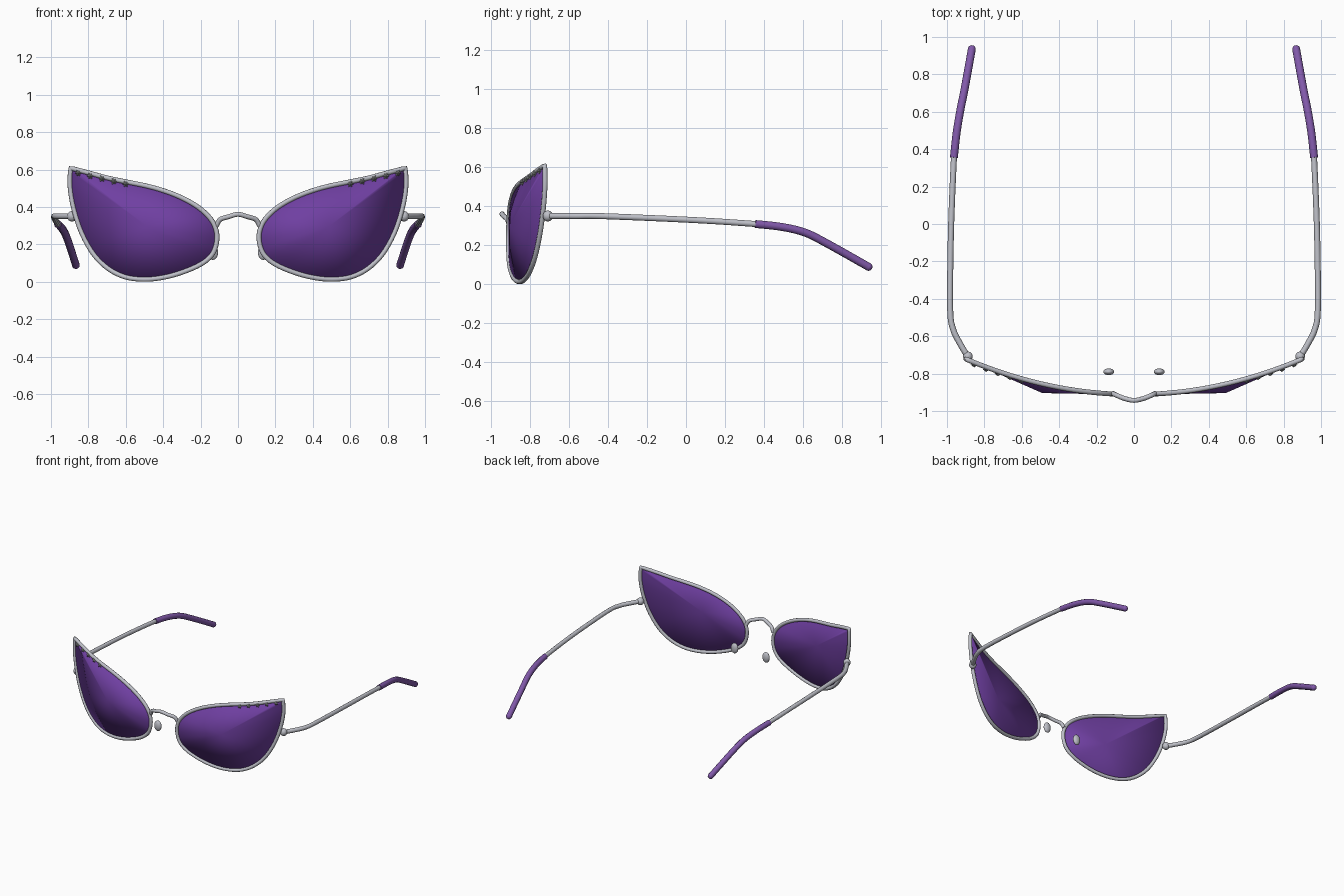
import bpy, bmesh, math
from mathutils import Vector

if "Cube" in bpy.data.objects:
    bpy.data.objects.remove(bpy.data.objects["Cube"])


def material(name, rgb):
    m = bpy.data.materials.new(name)
    m.diffuse_color = (*rgb, 1)
    m.use_nodes = True
    m.node_tree.nodes["Principled BSDF"].inputs["Base Color"].default_value = m.diffuse_color
    return m


SILVER = material("silver metal", (0.52, 0.53, 0.58))
PURPLE = material("purple lens", (0.16, 0.05, 0.36))
TIP = material("purple tip", (0.22, 0.10, 0.40))
GEM = material("grey gem", (0.36, 0.38, 0.37))


def mesh_object(name, bm, mat, smooth=True):
    bmesh.ops.recalc_face_normals(bm, faces=bm.faces)
    me = bpy.data.meshes.new(name)
    bm.to_mesh(me)
    bm.free()
    for p in me.polygons:
        p.use_smooth = smooth
    me.materials.append(mat)
    ob = bpy.data.objects.new(name, me)
    bpy.context.collection.objects.link(ob)
    return ob


def catmull(points, closed=False, steps=5):
    """Smooth curve through the given points."""
    p = [Vector(q) for q in points]
    n = len(p)
    get = (lambda i: p[i % n]) if closed else (lambda i: p[max(0, min(n - 1, i))])
    out = []
    for i in range(n if closed else n - 1):
        a, b, c, d = (get(i + k) for k in (-1, 0, 1, 2))
        for s in range(steps):
            t = s / steps
            out.append(0.5 * (2 * b + (c - a) * t + (2 * a - 5 * b + 4 * c - d) * t * t
                              + (3 * b - a - 3 * c + d) * t ** 3))
    return out if closed else out + [p[-1]]


def tube(name, path, radius, mat, closed=False):
    cu = bpy.data.curves.new(name, "CURVE")
    cu.dimensions = "3D"
    cu.bevel_depth = radius
    cu.bevel_resolution = 3
    cu.use_fill_caps = True
    sp = cu.splines.new("POLY")
    sp.points.add(len(path) - 1)
    for pt, co in zip(sp.points, path):
        pt.co = (*co, 1)
    sp.use_cyclic_u = closed
    sp.use_smooth = True
    cu.materials.append(mat)
    ob = bpy.data.objects.new(name, cu)
    bpy.context.collection.objects.link(ob)
    return ob


def ball(name, loc, size, mat):
    bm = bmesh.new()
    bmesh.ops.create_uvsphere(bm, u_segments=20, v_segments=12, radius=1)
    bmesh.ops.scale(bm, vec=size, verts=bm.verts)
    bmesh.ops.translate(bm, vec=loc, verts=bm.verts)
    return mesh_object(name, bm, mat)


def wrap(x):
    """Depth of the curved front at a given width."""
    return -0.912 + 0.235 * x * x


# Cat-eye outline (x, z), from the outer corner along the brow and back round
outline = [(0.895, 0.608), (0.80, 0.583), (0.70, 0.556), (0.60, 0.535), (0.50, 0.515),
           (0.40, 0.488), (0.30, 0.449), (0.21, 0.397), (0.145, 0.335), (0.115, 0.27),
           (0.115, 0.205), (0.14, 0.143), (0.20, 0.093), (0.30, 0.050), (0.40, 0.023),
           (0.50, 0.013), (0.60, 0.025), (0.69, 0.068), (0.77, 0.145), (0.835, 0.26),
           (0.878, 0.39), (0.898, 0.51), (0.895, 0.608)]
edge = catmull([(x, 0, z) for x, z in outline], steps=4)[:-1]

for side, s in (("right", 1), ("left", -1)):
    loop = [Vector((s * p.x, wrap(p.x), p.z)) for p in edge]
    tube(side + "_rim", loop, 0.013, SILVER, closed=True)

    # Lens bulging forward to a soft centre
    bm = bmesh.new()
    vs = [bm.verts.new(p) for p in loop]
    centre = bm.verts.new((s * 0.49, -0.902, 0.30))
    for i in range(len(vs)):
        bm.faces.new((centre, vs[i], vs[(i + 1) % len(vs)]))
    lens = mesh_object(side + "_lens", bm, PURPLE)
    sol = lens.modifiers.new("thickness", "SOLIDIFY")
    sol.thickness = 0.004
    sol.offset = 0

    # Row of small faceted star gems below the brow
    for k in range(5):
        x = 0.60 + 0.0635 * k
        z = 0.523 + 0.0145 * k
        y = wrap(x) - 0.012
        bm = bmesh.new()
        ring = []
        for i in range(12):
            a = i * math.pi / 6
            r = 0.019 if i % 2 == 0 else 0.012
            ring.append(bm.verts.new((s * x + r * math.cos(a), y, z + r * math.sin(a))))
        for dy in (-0.014, 0.012):
            tip = bm.verts.new((s * x, y + dy, z))
            for i in range(12):
                bm.faces.new((tip, ring[i], ring[(i + 1) % 12]))
        mesh_object(f"{side}_gem_{k + 1}", bm, GEM, smooth=False)

    # Nose pad and hinge
    ball(side + "_nose_pad", (s * 0.135, -0.79, 0.157), (0.029, 0.018, 0.040), SILVER)
    ball(side + "_hinge", (s * 0.888, -0.708, 0.350), (0.026, 0.026, 0.028), SILVER)

    # Temple arm and its curved sleeve
    arm = [(0.885, -0.715, 0.35), (0.93, -0.64, 0.35), (0.968, -0.56, 0.35),
           (0.983, -0.45, 0.35), (0.980, -0.10, 0.336), (0.972, 0.15, 0.323),
           (0.962, 0.37, 0.308)]
    tube(side + "_temple", catmull([(s * x, y, z) for x, y, z in arm]), 0.016, SILVER)
    sleeve = [(0.963, 0.355, 0.309), (0.948, 0.49, 0.294), (0.928, 0.61, 0.265),
              (0.905, 0.725, 0.208), (0.867, 0.935, 0.09)]
    tube(side + "_temple_tip", catmull([(s * x, y, z) for x, y, z in sleeve]), 0.021, TIP)
    ball(side + "_tip_end", (s * 0.867, 0.935, 0.09), (0.021,) * 3, TIP)

# Bridge arching between the rims
half = [(0.115, -0.905, 0.30), (0.095, -0.915, 0.333), (0.05, -0.933, 0.348)]
bridge = [(-x, y, z) for x, y, z in half] + [(0, -0.943, 0.361)] + half[::-1]
tube("bridge", catmull(bridge), 0.013, SILVER)
